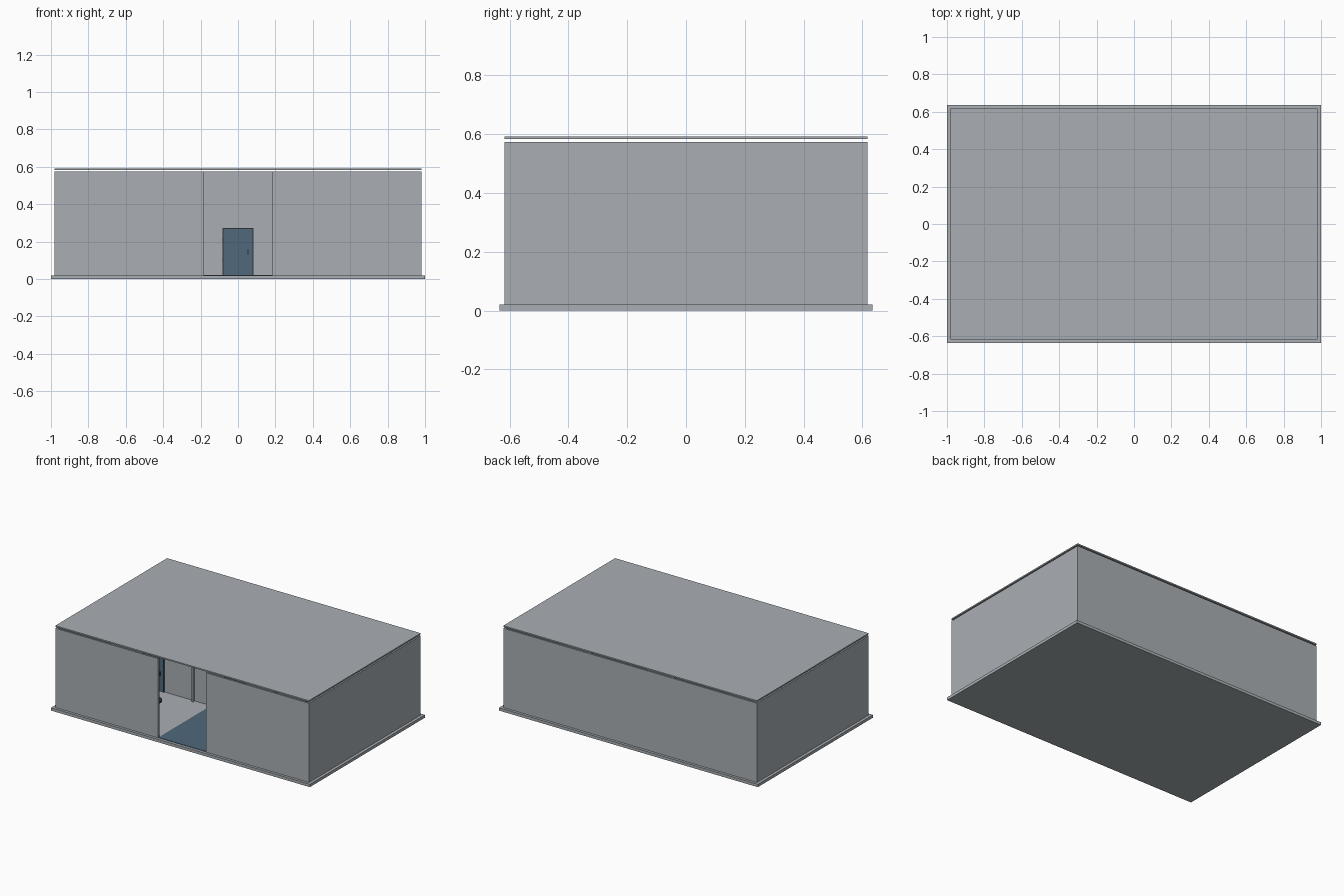
import bpy

if "Cube" in bpy.data.objects:
    bpy.data.objects.remove(bpy.data.objects["Cube"])


def material(name, rgb):
    m = bpy.data.materials.new(name)
    m.diffuse_color = (*rgb, 1)
    m.use_nodes = True
    m.node_tree.nodes["Principled BSDF"].inputs["Base Color"].default_value = m.diffuse_color
    return m


GREY = material("plaster grey", (0.40, 0.43, 0.455))
BLUE = material("slate blue", (0.08, 0.138, 0.20))
DARK = material("dark metal", (0.03, 0.03, 0.035))


def box(name, x0, x1, y0, y1, z0, z1, mat=GREY):
    bpy.ops.mesh.primitive_cube_add(
        size=1, location=((x0 + x1) / 2, (y0 + y1) / 2, (z0 + z1) / 2))
    o = bpy.context.object
    o.name = name
    o.scale = (x1 - x0, y1 - y0, z1 - z0)
    bpy.ops.object.transform_apply(location=False, rotation=False, scale=True)
    o.data.materials.append(mat)
    return o


X, Y = 0.98, 0.617       # outer wall half sizes
T = 0.012                # wall thickness
F, H = 0.02, 0.574       # floor level and wall top
W = -0.03                # front face of the inner wall

# Slab and floating roof plate
box("floor_slab", -1, 1, -0.635, 0.635, 0, F)
box("roof_plate", -X, X, -Y, Y, 0.583, 0.592)

# Outer walls, front one split by a full-height opening
box("back_wall", -X, X, Y - T, Y, F, H)
for s, side in ((-1, "left"), (1, "right")):
    a, b = sorted((s * X, s * (X - T)))
    box(side + "_wall", a, b, -Y + T, Y - T, F, H)
    a, b = sorted((s * X, s * 0.185))
    box(side + "_front_wall", a, b, -Y, -Y + T, F, H)

# Inner wall with pilasters, a band over the door and rooms behind
box("inner_wall", -X + T, X - T, W, W + T, F, H)
box("door_band", -0.32, 0.32, W - 0.008, W, 0.305, 0.38)
for s, side in ((-1, "left"), (1, "right")):
    box(side + "_pilaster", s * 0.32 - 0.006, s * 0.32 + 0.006, W - 0.02, W, F, H)
    box(side + "_partition", s * 0.32 - 0.006, s * 0.32 + 0.006, W + T, Y - T, F, H)

# Doors with frame, hinges and handle
for cx, label in ((-0.63, "left"), (0, "middle"), (0.63, "right")):
    for s in (-1, 1):
        box(label + "_door_frame", cx + s * 0.08 - 0.003, cx + s * 0.08 + 0.003,
            W - 0.008, W, F, 0.27, DARK)
    box(label + "_door_head", cx - 0.083, cx + 0.083, W - 0.008, W, 0.267, 0.273, DARK)
    box(label + "_door", cx - 0.077, cx + 0.077, W - 0.006, W, F, 0.267, BLUE)
    box(label + "_door_handle", cx + 0.052, cx + 0.057, W - 0.014, W - 0.006,
        0.13, 0.157, DARK)
    for z in (0.09, 0.2):
        box(label + "_hinge", cx - 0.084, cx - 0.078, W - 0.011, W - 0.007,
            z, z + 0.02, DARK)

# Entrance carpet
box("carpet", -0.185, 0.185, -Y + 0.002, W - 0.008, F, F + 0.003, BLUE)

# Small round table beside the entrance
for name, r, z0, z1 in (("table_top", 0.05, 0.095, 0.105),
                        ("table_stem", 0.008, F, 0.095),
                        ("table_foot", 0.03, F, F + 0.006)):
    bpy.ops.mesh.primitive_cylinder_add(vertices=24, radius=r, depth=z1 - z0,
                                        location=(-0.43, -0.31, (z0 + z1) / 2))
    o = bpy.context.object
    o.name = name
    o.data.materials.append(DARK)
    bpy.ops.object.shade_smooth_by_angle()
